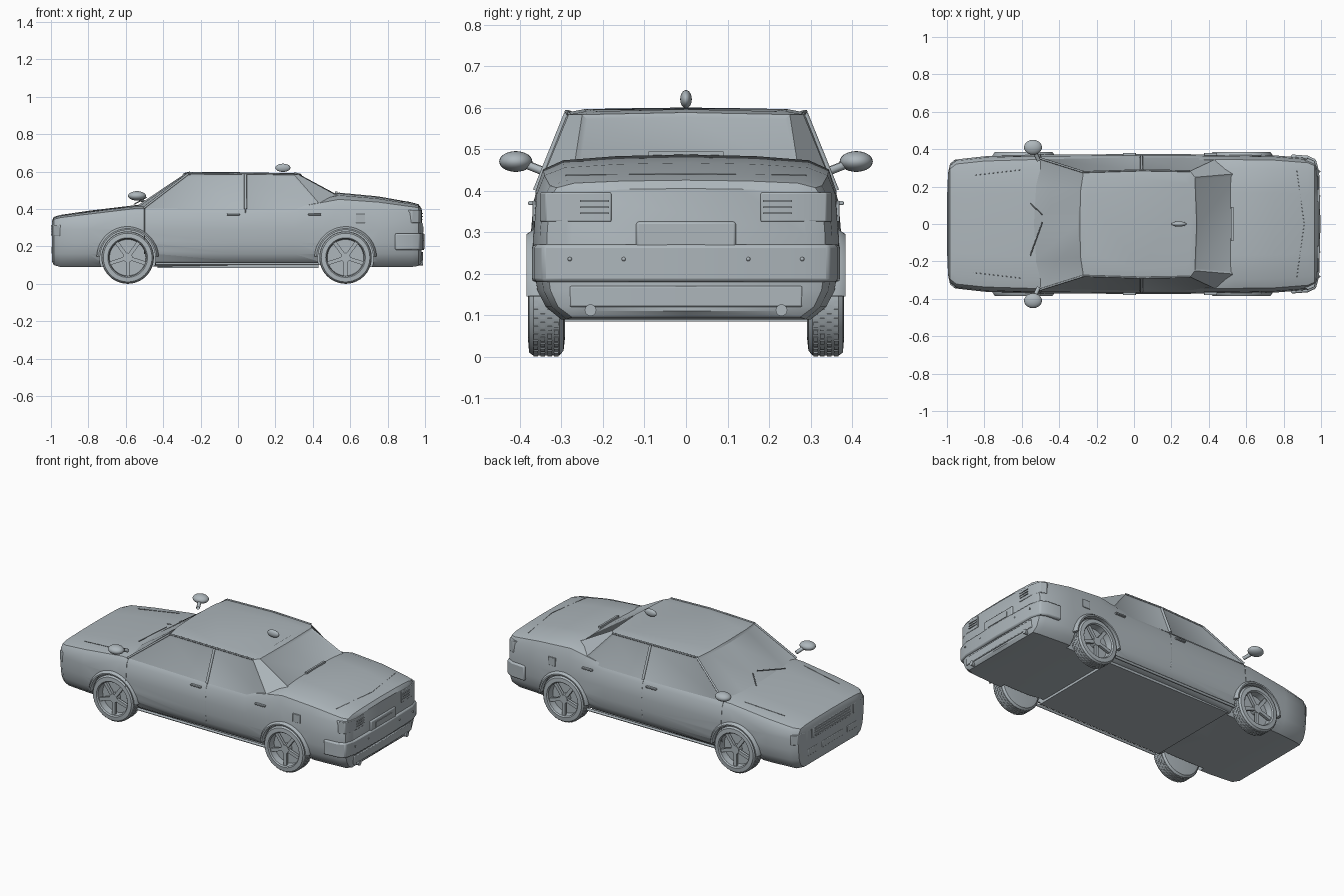
import bpy, bmesh, math
from mathutils import Matrix, Vector

if "Cube" in bpy.data.objects:
    bpy.data.objects.remove(bpy.data.objects["Cube"])

grey = bpy.data.materials.new("body_grey")
grey.diffuse_color = (0.42, 0.47, 0.50, 1)
grey.use_nodes = True
grey.node_tree.nodes["Principled BSDF"].inputs["Base Color"].default_value = grey.diffuse_color


def finish(name, bm, angle=35, bevel=0):
    bmesh.ops.recalc_face_normals(bm, faces=bm.faces)
    me = bpy.data.meshes.new(name)
    bm.to_mesh(me)
    bm.free()
    me.materials.append(grey)
    ob = bpy.data.objects.new(name, me)
    bpy.context.collection.objects.link(ob)
    if bevel:
        m = ob.modifiers.new("bevel", 'BEVEL')
        m.width, m.segments = bevel, 2
    smooth(ob, angle)
    return ob


def smooth(ob, angle=35):
    bpy.ops.object.select_all(action='DESELECT')
    ob.select_set(True)
    bpy.context.view_layer.objects.active = ob
    bpy.ops.object.shade_smooth_by_angle(angle=math.radians(angle))


def box(name, c, size, rot=Matrix(), bevel=0):
    bm = bmesh.new()
    bmesh.ops.create_cube(bm, size=1, matrix=Matrix.Translation(c) @ rot @ Matrix.Diagonal((*size, 1)))
    return finish(name, bm, bevel=bevel)


def ball(name, c, r, rot=Matrix()):
    bm = bmesh.new()
    bmesh.ops.create_uvsphere(bm, u_segments=24, v_segments=14, radius=1,
                              matrix=Matrix.Translation(c) @ rot @ Matrix.Diagonal((*r, 1)))
    return finish(name, bm, 60)


def cyl(name, c, r, depth, axis, seg=24):
    bm = bmesh.new()
    q = Vector((0, 0, 1)).rotation_difference(Vector(axis)).to_matrix().to_4x4()
    bmesh.ops.create_cone(bm, cap_ends=True, segments=seg, radius1=r, radius2=r, depth=depth,
                          matrix=Matrix.Translation(c) @ q)
    return finish(name, bm)


def prism(name, plan, z0, z1, bevel=0):
    bm = bmesh.new()
    f = bm.faces.new([bm.verts.new((x, y, z0)) for x, y in plan])
    r = bmesh.ops.extrude_face_region(bm, geom=[f])
    for v in r["geom"]:
        if isinstance(v, bmesh.types.BMVert):
            v.co.z = z1
    return finish(name, bm, bevel=bevel)


def rod(name, pts, r):
    cu = bpy.data.curves.new(name, 'CURVE')
    cu.dimensions, cu.bevel_depth, cu.bevel_resolution = '3D', r, 1
    sp = cu.splines.new('POLY')
    sp.points.add(len(pts) - 1)
    for p, q in zip(sp.points, pts):
        p.co = (*q, 1)
    cu.materials.append(grey)
    bpy.context.collection.objects.link(bpy.data.objects.new(name, cu))


# Body: cross-sections lofted along the length (x, half width, top, bottom, crown)
stations = [(-.995, .27, .335, .12, .6), (-.985, .315, .357, .10, .7), (-.95, .345, .368, .09, .8),
            (-.8, .362, .39, .09, 1), (-.55, .37, .42, .09, 1), (0, .374, .42, .10, 1),
            (.3, .373, .425, .10, 1), (.45, .37, .465, .10, 1.7), (.54, .37, .487, .09, 2),
            (.75, .367, .467, .09, 1.7), (.93, .352, .435, .09, 1.3), (.965, .335, .425, .095, 1),
            (.98, .29, .405, .11, .8)]


def section(w, t, b, c):
    return [(0, t), (.45 * w, t - .002 * c), (.8 * w, t - .007 * c), (.93 * w, t - .018 * c),
            (.98 * w, t - .045 * c), (w, .29), (w, .22), (.975 * w, .16), (.92 * w, .12), (.82 * w, b), (0, b)]


bm = bmesh.new()
rings = []
for x, *s in stations:
    half = section(*s)
    full = half + [(-y, z) for y, z in half[-2:0:-1]]
    rings.append([bm.verts.new((x, y, z)) for y, z in full])
for a, b in zip(rings, rings[1:]):
    for i in range(len(a)):
        j = (i + 1) % len(a)
        bm.faces.new((a[i], a[j], b[j], b[i]))
bm.faces.new(rings[0])
bm.faces.new(rings[-1])
body = finish("body", bm)

# Wheel wells cut from the body
AXLES = (-.59, .575)
for x in AXLES:
    for s in (1, -1):
        cut = cyl("well_cutter", (x, s * .42, .14), .15, .3, (0, 1, 0), 48)
        m = body.modifiers.new("well", 'BOOLEAN')
        m.operation, m.object, m.solver = 'DIFFERENCE', cut, 'EXACT'
        bpy.context.view_layer.objects.active = body
        bpy.ops.object.modifier_apply(modifier=m.name)
        bpy.data.objects.remove(cut)
smooth(body)

# Cabin with recessed windows
low = [(-.56, 0, .41), (-.545, .2, .41), (-.505, .352, .405), (.04, .362, .40), (.46, .358, .40),
       (.56, .27, .455), (.545, 0, .475)]
high = [(-.29, 0, .592), (-.285, .18, .59), (-.27, .278, .585), (.04, .288, .588), (.30, .283, .583),
        (.325, .25, .583), (.335, 0, .588)]
bm = bmesh.new()
mir = lambda p: p + [(x, -y, z) for x, y, z in p[-2:0:-1]]
lo = [bm.verts.new(p) for p in mir(low)]
hi = [bm.verts.new(p) for p in mir(high)]
n = len(lo)
walls = [bm.faces.new((lo[i], lo[(i + 1) % n], hi[(i + 1) % n], hi[i])) for i in range(n)]
rim = [bm.verts.new((.025 + (v.co.x - .025) * .9, v.co.y * .85, v.co.z + .008)) for v in hi]
for i in range(n):
    j = (i + 1) % n
    bm.faces.new((hi[i], hi[j], rim[j], rim[i]))
bm.faces.new(rim)
bmesh.ops.recalc_face_normals(bm, faces=bm.faces)
for idx in ([0, 1, n - 1, n - 2], [2], [3], [n - 3], [n - 4], [5, 6]):
    bmesh.ops.inset_region(bm, faces=[walls[i] for i in idx], thickness=.013, depth=-.006, use_even_offset=True)
finish("cabin", bm, 25)

# Floor plate and sills
box("floor_pan", (0, 0, .094), (.86, .6, .018))
for s in (1, -1):
    rod("sill", [(-.44, s * .345, .108), (.43, s * .345, .108)], .008)

# Wheels: lathed tyre and rim, tread blocks, five spokes
prof = [(0, -.045), (.10, -.045), (.126, -.042), (.137, -.032), (.138, .03), (.13, .041), (.106, .043),
        (.1, .036), (.097, -.005), (0, -.005)]
bm = bmesh.new()
vs = [bm.verts.new((r, y, 0)) for r, y in prof]
es = [bm.edges.new(p) for p in zip(vs, vs[1:])]
bmesh.ops.spin(bm, geom=vs + es, cent=(0, 0, 0), axis=(0, 1, 0), angle=math.tau, steps=48)
bmesh.ops.remove_doubles(bm, verts=bm.verts, dist=1e-5)


def part(ang, r, y, size):
    bmesh.ops.create_cube(bm, size=1, matrix=Matrix.Rotation(ang, 4, 'Y') @ Matrix.Translation((r, y, 0))
                          @ Matrix.Diagonal((*size, 1)))


for k in range(40):
    for j in range(4):
        part(math.tau * (k + .5 * (j % 2)) / 40, .1375, -.025 + .0165 * j, (.005, .011, .013))
for k in range(5):
    part(math.tau * k / 5 + math.pi / 2, .058, .022, (.088, .016, .02))
bmesh.ops.create_cone(bm, cap_ends=True, segments=20, radius1=.026, radius2=.026, depth=.036,
                      matrix=Matrix.Translation((0, .014, 0)) @ Matrix.Rotation(math.pi / 2, 4, 'X'))
wheel = finish("wheel", bm)
for x in AXLES:
    for s in (1, -1):
        w = bpy.data.objects.new("wheel", wheel.data)
        bpy.context.collection.objects.link(w)
        w.location = (x, s * .337, .14)
        w.rotation_euler.z = 0 if s > 0 else math.pi
        # Arch flare
        bm = bmesh.new()
        arc = [[bm.verts.new((x + r * math.cos(a), s * y, .14 + r * math.sin(a)))
                for r, y in ((.147, .345), (.147, .383), (.155, .384), (.166, .368), (.166, .345))]
               for a in [math.radians(2 + 176 * k / 28) for k in range(29)]]
        for a, b in zip(arc, arc[1:]):
            for i in range(5):
                bm.faces.new((a[i], a[(i + 1) % 5], b[(i + 1) % 5], b[i]))
        bm.faces.new(arc[0])
        bm.faces.new(arc[-1])
        finish("arch_flare", bm)
bpy.data.objects.remove(wheel)

# Side details
for s in (1, -1):
    ball("side_mirror", (-.54, s * .41, .47), (.048, .04, .025))
    rod("mirror_stalk", [(-.51, s * .34, .445), (-.53, s * .385, .463)], .011)
    for x in (-.025, .41):
        box("door_handle", (x, s * .372, .37), (.07, .016, .01), bevel=.003)
    box("fuel_flap", (.655, s * .366, .35), (.05, .008, .05), bevel=.002)
    for x in (-.5, .04):
        rod("door_seam", [(x, s * .352, .40), (x, s * .366, .375), (x, s * .373, .29),
                          (x, s * .373, .22), (x, s * .364, .16)], .0015)
    rod("window_pillar", [(.04, s * .362, .40), (.04, s * .287, .585)], .008)
    rod("roof_rail", [(x, y * s, z + .002) for x, y, z in high[2:5]], .005)
    rod("front_pillar", [(-.505, s * .352, .405), (-.27, s * .278, .585)], .006)
    rod("wiper", [(-.555, s * .14 - .03, .425), (-.49, s * .02 + .03, .462)], .003)
    rod("hood_seam", [(-.86, s * .26, .378), (-.6, s * .29, .408)], .0015)

# Roof antenna, high brake light, boot seam
ball("roof_antenna", (.24, 0, .62), (.04, .014, .022))
box("high_brake_light", (.525, 0, .488), (.012, .18, .012))
rod("boot_seam", [(.87, -.29, .437), (.91, 0, .44), (.87, .29, .437)], .0015)

# Rear bumper, lower panel, lights, plate and exhausts
edge = [(.84, .372), (.93, .365), (.972, .345), (.99, .28), (.997, 0)]
prism("rear_bumper", edge + [(x, -y) for x, y in edge[-2::-1]], .18, .27, .008)
prism("rear_lower_panel", [(.9, .28), (.984, .28), (.99, 0), (.984, -.28), (.9, -.28)], .12, .17, .004)
box("plate_frame", (.978, 0, .29), (.022, .24, .07), bevel=.006)
box("number_plate", (.99, 0, .29), (.005, .16, .032))
for s in (1, -1):
    prism("tail_light", [(.95, s * .18), (.984, s * .18), (.982, s * .28), (.965, s * .338), (.93, s * .352),
                         (.91, s * .34)], .325, .395, .003)
    for z in (.345, .36, .375):
        box("light_bar", (.985, s * .22, z), (.006, .07, .004))
    cyl("exhaust", (.96, s * .23, .112), .014, .06, (1, 0, 0))
    for y in (.15, .28):
        ball("bumper_sensor", (.992, s * y, .235), (.005, .005, .005))

# Front grille, headlights and bumper slots
box("grille_frame", (-.99, 0, .285), (.012, .38, .065), bevel=.004)
for k in range(4):
    box("grille_bar", (-.996, 0, .263 + .015 * k), (.006, .34, .005))
for s in (1, -1):
    prism("headlight", [(-.95, s * .2), (-.996, s * .2), (-.994, s * .27), (-.984, s * .322), (-.955, s * .346),
                        (-.93, s * .33)], .255, .315, .003)
    box("bumper_slot", (-.992, s * .19, .18), (.01, .1, .04), bevel=.004)
box("bumper_slot", (-.992, 0, .18), (.01, .2, .04), bevel=.004)
